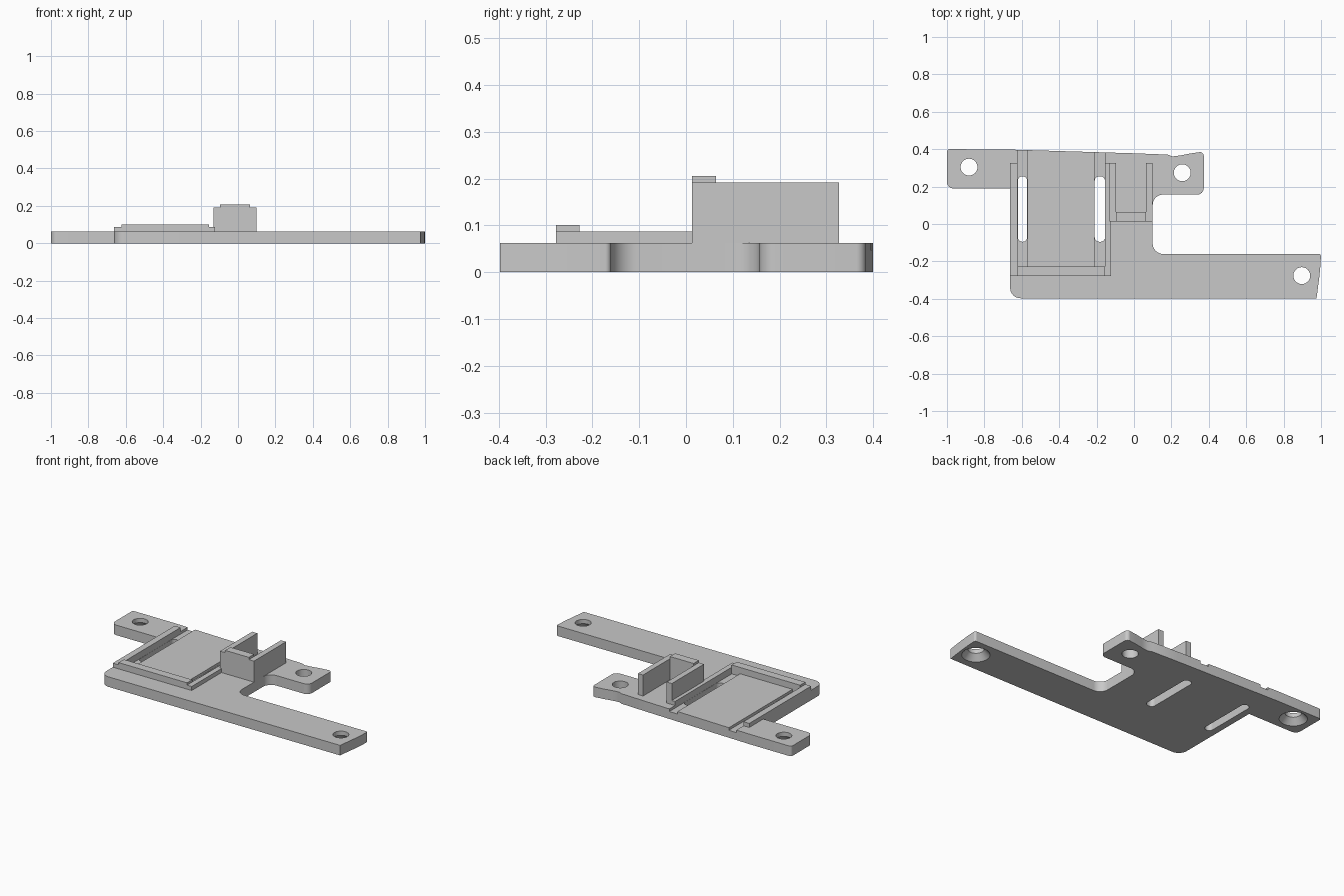
import bpy, bmesh, math
from mathutils import Vector

if "Cube" in bpy.data.objects:
    bpy.data.objects.remove(bpy.data.objects["Cube"])

grey = bpy.data.materials.new("plain grey")
grey.use_nodes = True
grey.diffuse_color = (0.58, 0.58, 0.58, 1)
grey.node_tree.nodes["Principled BSDF"].inputs["Base Color"].default_value = grey.diffuse_color

TOP = 0.062      # plate thickness
RAIL = 0.087     # tray rail height


def link(name, bm):
    bmesh.ops.recalc_face_normals(bm, faces=bm.faces)
    mesh = bpy.data.meshes.new(name)
    bm.to_mesh(mesh)
    bm.free()
    mesh.materials.append(grey)
    obj = bpy.data.objects.new(name, mesh)
    bpy.context.collection.objects.link(obj)
    return obj


def fillet(corners, steps=8):
    """Turn (x, y, radius) corners into a rounded outline."""
    out = []
    for i, (x, y, r) in enumerate(corners):
        p = Vector((x, y))
        if not r:
            out.append(p)
            continue
        a = (Vector(corners[i - 1][:2]) - p).normalized()
        b = (Vector(corners[(i + 1) % len(corners)][:2]) - p).normalized()
        half = a.angle(b) / 2
        centre = p + (a + b).normalized() * r / math.sin(half)
        start = p + a * r / math.tan(half) - centre
        end = p + b * r / math.tan(half) - centre
        for k in range(steps + 1):
            out.append(centre + start.lerp(end, k / steps).normalized() * r)
    return out


def prism(name, corners, z0, z1):
    bm = bmesh.new()
    face = bm.faces.new([bm.verts.new((p.x, p.y, z0)) for p in fillet(corners)])
    new = bmesh.ops.extrude_face_region(bm, geom=[face])["geom"]
    verts = [v for v in new if isinstance(v, bmesh.types.BMVert)]
    bmesh.ops.translate(bm, verts=verts, vec=(0, 0, z1 - z0))
    return link(name, bm)


def box(name, x0, x1, y0, y1, z0, z1, r=0):
    return prism(name, [(x0, y0, r), (x1, y0, r), (x1, y1, r), (x0, y1, r)], z0, z1)


def cone(name, x, y, r0, r1, z0, z1):
    bm = bmesh.new()
    bmesh.ops.create_cone(bm, cap_ends=True, segments=40, radius1=r0, radius2=r1, depth=z1 - z0)
    bmesh.ops.translate(bm, verts=bm.verts, vec=(x, y, (z0 + z1) / 2))
    return link(name, bm)


def cut(obj, cutter):
    mod = obj.modifiers.new("cut", "BOOLEAN")
    mod.operation, mod.solver, mod.object = "DIFFERENCE", "EXACT", cutter
    graph = bpy.context.evaluated_depsgraph_get()
    mesh = bpy.data.meshes.new_from_object(obj.evaluated_get(graph))
    obj.modifiers.clear()
    obj.data = mesh
    bpy.data.objects.remove(cutter)


# Base plate with three mounting arms
plate = prism("base_plate", [
    (-1, 0.4, 0.015), (-1, 0.19, 0.035), (-0.662, 0.19, 0), (-0.662, -0.397, 0.055),
    (0.976, -0.397, 0), (0.99, -0.29, 0), (0.997, -0.22, 0), (1, -0.16, 0.012),
    (0.1, -0.16, 0.055), (0.1, 0.157, 0.055), (0.373, 0.157, 0.035),
    (0.373, 0.387, 0.02), (0.3, 0.377, 0), (0.25, 0.367, 0), (0.205, 0.361, 0),
    (0.18, 0.371, 0), (0, 0.378, 0), (-0.7, 0.399, 0)], 0, TOP)

# Shallow grooves and through slots along the tray sides
for x0, x1 in ((-0.622, -0.57), (-0.211, -0.154)):
    cut(plate, box("groove_cutter", x0, x1, -0.227, 0.5, TOP - 0.016, 0.2))
    cut(plate, box("slot_cutter", x0 + 0.001, x1 - 0.001, -0.095, 0.255, -0.1, 0.2, 0.024))

# Screw holes, the two outer ones countersunk from below
for x, y, sunk in ((-0.882, 0.304, True), (0.897, -0.276, True), (0.258, 0.274, False)):
    cut(plate, cone("hole_cutter", x, y, 0.045, 0.045, -0.1, 0.2))
    if sunk:
        cut(plate, cone("countersink_cutter", x, y, 0.087, 0.045, -0.01, 0.036))

bpy.ops.object.select_all(action="DESELECT")
plate.select_set(True)
bpy.context.view_layer.objects.active = plate
bpy.ops.object.shade_smooth_by_angle(angle=math.radians(30))

# Raised rails around the tray, with a taller front lip
prism("tray_rails", [
    (-0.662, -0.278, 0), (-0.122, -0.278, 0), (-0.122, 0.327, 0), (-0.154, 0.327, 0),
    (-0.154, -0.227, 0), (-0.622, -0.227, 0), (-0.622, 0.327, 0), (-0.662, 0.327, 0)],
    TOP, RAIL)
box("tray_front_lip", -0.622, -0.154, -0.278, -0.227, RAIL, 0.101)

# U-shaped holder, open at the back, with a lip on its front wall
prism("holder_walls", [
    (-0.132, 0.013, 0), (0.1, 0.013, 0), (0.1, 0.327, 0), (0.065, 0.327, 0),
    (0.065, 0.064, 0), (-0.097, 0.064, 0), (-0.097, 0.327, 0), (-0.132, 0.327, 0)],
    TOP, 0.192)
box("holder_front_lip", -0.097, 0.065, 0.013, 0.064, 0.192, 0.206)
